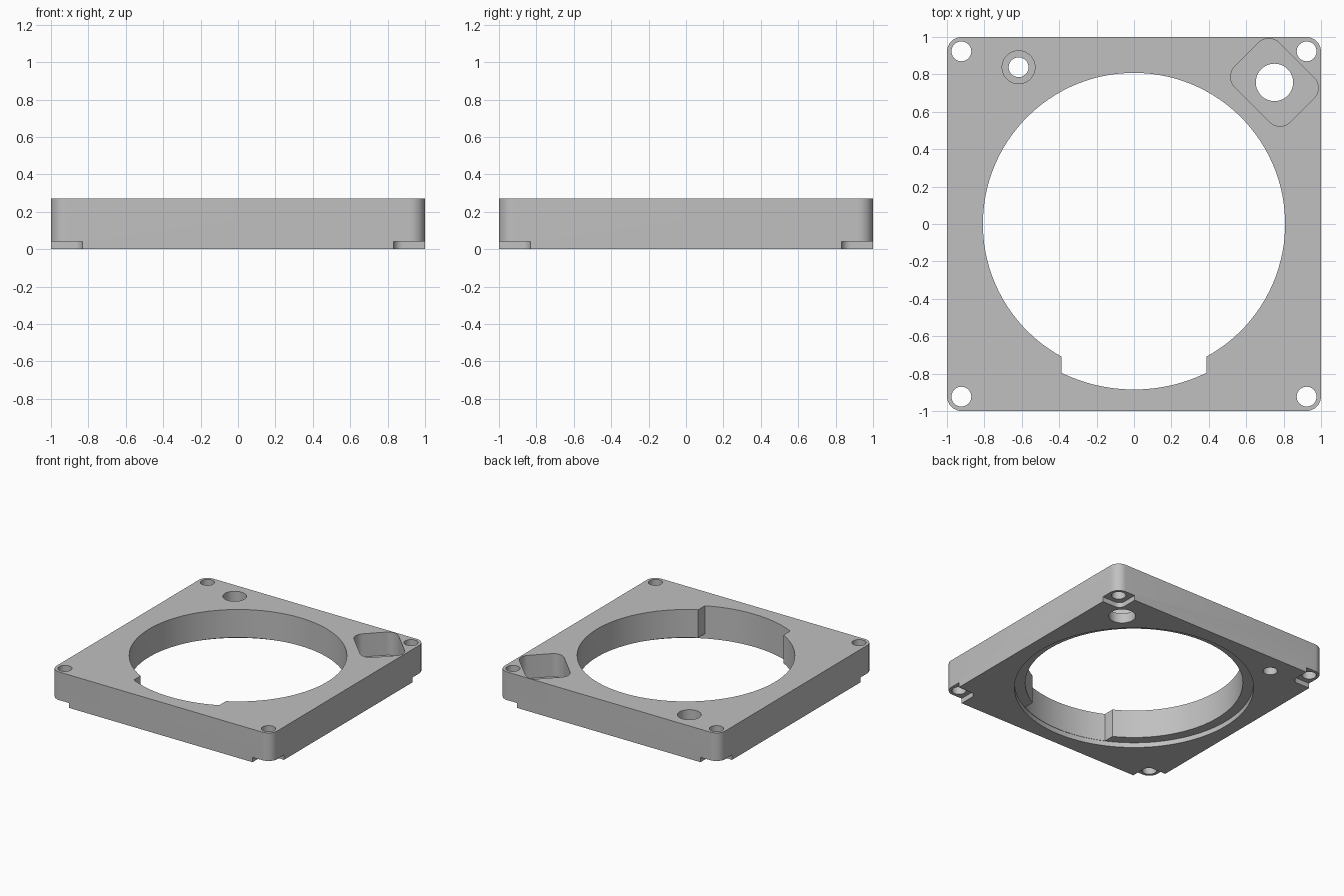
import bpy
from math import sin, cos, pi, asin
from mathutils import Vector, Matrix

cube = bpy.data.objects.get("Cube")
if cube:
    bpy.data.objects.remove(cube, do_unlink=True)

HEIGHT = 0.27
FLOOR = 0.08      # thickness left under the top pockets
STEP = 0.04       # depth of the underside cuts
BELOW, ABOVE = -0.1, HEIGHT + 0.1

grey = bpy.data.materials.new("light_grey")
grey.use_nodes = True
colour = (0.53, 0.53, 0.53, 1)
grey.diffuse_color = colour
grey.node_tree.nodes["Principled BSDF"].inputs["Base Color"].default_value = colour


def arc(centre, radius, start, end, steps):
    angles = [start + (end - start) * i / steps for i in range(steps + 1)]
    return [Vector((centre[0] + radius * cos(a), centre[1] + radius * sin(a))) for a in angles]


def circle(centre, radius, steps=48):
    return arc(centre, radius, 0, 2 * pi, steps)[:-1]


def rounded_rect(half_x, half_y, radius, centre=(0, 0), turn=0.0):
    points = []
    for i, (sx, sy) in enumerate([(1, 1), (-1, 1), (-1, -1), (1, -1)]):
        corner = (sx * (half_x - radius), sy * (half_y - radius))
        points += arc(corner, radius, i * pi / 2, (i + 1) * pi / 2, 10)
    spin = Matrix.Rotation(turn, 2)
    return [spin @ p + Vector(centre) for p in points]


def prism(name, outline, bottom, top):
    n = len(outline)
    verts = [(p.x, p.y, z) for z in (bottom, top) for p in outline]
    faces = [list(range(n))[::-1], list(range(n, 2 * n))]
    faces += [(i, (i + 1) % n, n + (i + 1) % n, n + i) for i in range(n)]
    mesh = bpy.data.meshes.new(name)
    mesh.from_pydata(verts, [], faces)
    mesh.materials.append(grey)
    obj = bpy.data.objects.new(name, mesh)
    bpy.context.collection.objects.link(obj)
    return obj


plate = prism("mounting_plate", rounded_rect(1, 1, 0.08), 0, HEIGHT)


def cut(outline, bottom, top):
    cutter = prism("cutter", outline, bottom, top)
    cutter.hide_render = True
    mod = plate.modifiers.new("cut", "BOOLEAN")
    mod.operation, mod.solver, mod.object = "DIFFERENCE", "EXACT", cutter
    bpy.context.view_layer.objects.active = plate
    bpy.ops.object.modifier_apply(modifier=mod.name)
    bpy.data.objects.remove(cutter, do_unlink=True)


# Main opening with a wider key along the front
inner, outer, key = 0.808, 0.885, 0.387
a_in, a_out = asin(key / inner), asin(key / outer)
opening = arc((0, 0), inner, -pi / 2 + a_in, 1.5 * pi - a_in, 96)
opening += arc((0, 0), outer, 1.5 * pi - a_out, 1.5 * pi + a_out, 24)
cut(opening, BELOW, ABOVE)

# Shallow ring recess on the underside
cut(circle((0, 0), outer + 0.003, 128), BELOW, STEP)

# Corner screw holes and the relief under each corner
for sx in (-1, 1):
    for sy in (-1, 1):
        cut(rounded_rect(0.2, 0.2, 0.05, (sx * 1.032, sy * 1.032)), BELOW, STEP)
        cut(circle((sx * 0.923, sy * 0.923), 0.053), BELOW, ABOVE)

# Counterbored hole at the back
cut(circle((-0.617, 0.838), 0.088), FLOOR, ABOVE)
cut(circle((-0.617, 0.838), 0.053), BELOW, ABOVE)

# Diagonal pocket with a round hole in its floor
pocket = (0.751, 0.757)
cut(rounded_rect(0.21, 0.168, 0.08, pocket, -pi / 4), FLOOR, ABOVE)
cut(circle(pocket, 0.1), BELOW, ABOVE)

bpy.ops.object.select_all(action="DESELECT")
plate.select_set(True)
bpy.context.view_layer.objects.active = plate
bpy.ops.object.shade_smooth_by_angle(angle=pi / 6)
